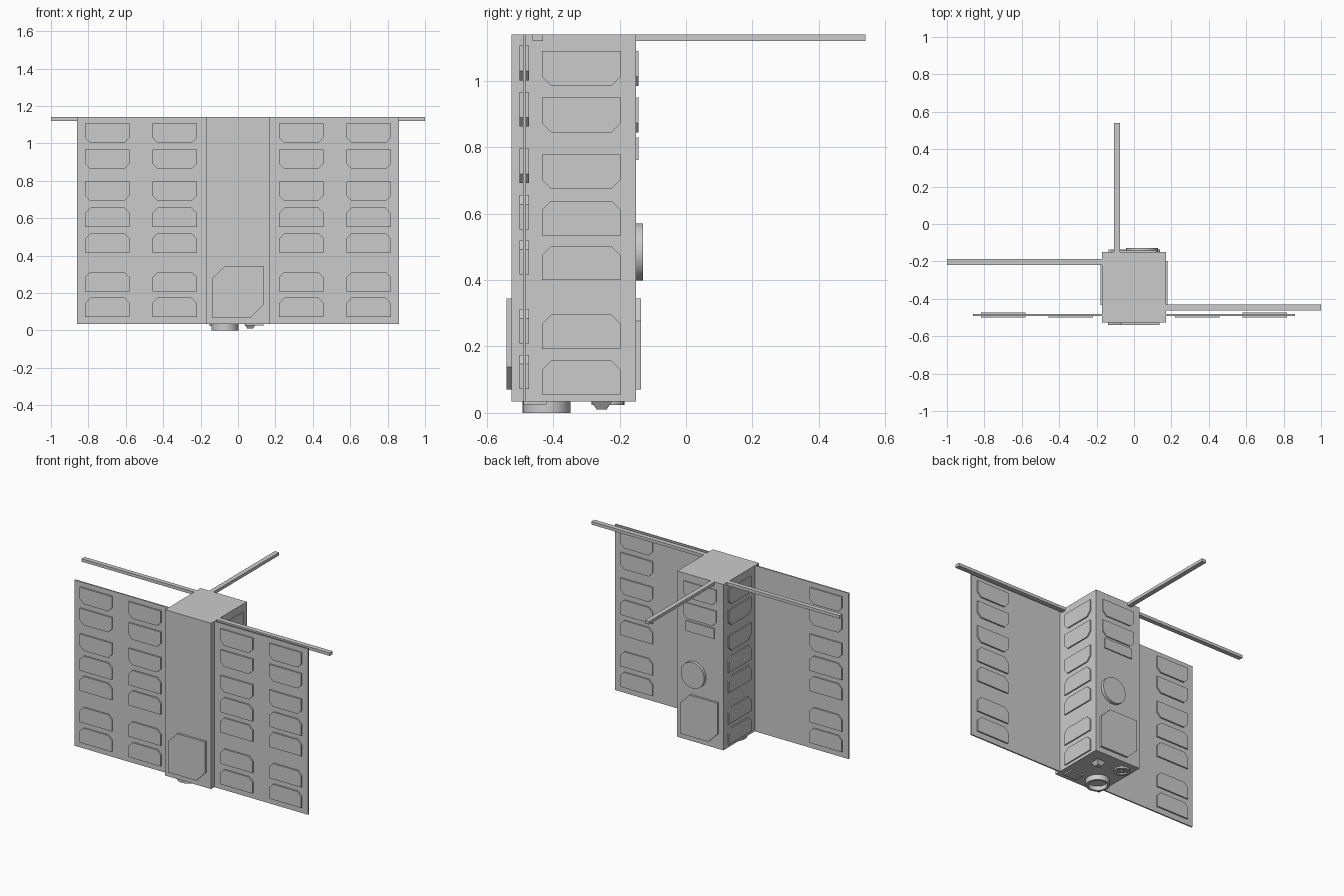
import bpy, bmesh
from math import pi
from mathutils import Vector, Matrix

if "Cube" in bpy.data.objects:
    bpy.data.objects.remove(bpy.data.objects["Cube"])

# Cell rows: (bottom z, top z, chamfer on top corners?)
ROWS = [(0.055, 0.158, True), (0.192, 0.296, True), (0.40, 0.503, True),
        (0.535, 0.639, True), (0.675, 0.779, False), (0.845, 0.95, False),
        (0.985, 1.09, False)]


def finish(name, bm):
    bmesh.ops.recalc_face_normals(bm, faces=bm.faces)
    me = bpy.data.meshes.new(name)
    bm.to_mesh(me)
    bm.free()
    ob = bpy.data.objects.new(name, me)
    bpy.context.collection.objects.link(ob)
    return ob


def box(name, x0, x1, y0, y1, z0, z1):
    bm = bmesh.new()
    m = Matrix.LocRotScale(Vector(((x0 + x1) / 2, (y0 + y1) / 2, (z0 + z1) / 2)), None,
                           Vector((x1 - x0, y1 - y0, z1 - z0)))
    bmesh.ops.create_cube(bm, size=1, matrix=m)
    return finish(name, bm)


def add_plate(bm, a0, a1, z0, z1, d0, d1, axis, cuts):
    """Upright plate; axis is its thickness axis, cuts = chamfers at BL, BR, TR, TL."""
    bl, br, tr, tl = cuts
    raw = [(a0, z0 + bl), (a0 + bl, z0), (a1 - br, z0), (a1, z0 + br),
           (a1, z1 - tr), (a1 - tr, z1), (a0 + tl, z1), (a0, z1 - tl)]
    pts = [p for i, p in enumerate(raw) if p != raw[i - 1]]
    place = (lambda a, z, d: (a, d, z)) if axis == 'y' else (lambda a, z, d: (d, a, z))
    face = bm.faces.new([bm.verts.new(place(a, z, d0)) for a, z in pts])
    ext = bmesh.ops.extrude_face_region(bm, geom=[face])
    vs = [v for v in ext['geom'] if isinstance(v, bmesh.types.BMVert)]
    off = (0, d1 - d0, 0) if axis == 'y' else (d1 - d0, 0, 0)
    bmesh.ops.translate(bm, verts=vs, vec=off)


def plate(name, *args):
    bm = bmesh.new()
    add_plate(bm, *args)
    return finish(name, bm)


def cells(name, a0, a1, d0, d1, axis, rows=ROWS, dz=0.0):
    bm = bmesh.new()
    c = 0.028
    for z0, z1, top in rows:
        cuts = (0, 0, c, c) if top else (c, c, 0, 0)
        add_plate(bm, a0, a1, z0 + dz, z1 + dz, d0, d1, axis, cuts)
    return finish(name, bm)


def turned(name, profile, loc, tilt=None, n=40):
    """Revolve a closed (radius, height) profile."""
    bm = bmesh.new()
    vs = [bm.verts.new((r, 0, h)) for r, h in profile]
    es = [bm.edges.new((vs[i], vs[i + 1])) for i in range(len(vs) - 1)]
    bmesh.ops.spin(bm, geom=vs + es, cent=(0, 0, 0), axis=(0, 0, 1), angle=2 * pi,
                   steps=n, use_merge=True)
    bmesh.ops.remove_doubles(bm, verts=bm.verts, dist=1e-5)
    if tilt:
        bm.transform(Matrix.Rotation(tilt, 4, 'X'))
    ob = finish(name, bm)
    ob.location = loc
    bpy.context.view_layer.objects.active = ob
    ob.select_set(True)
    bpy.ops.object.shade_smooth_by_angle()
    ob.select_set(False)
    return ob


# Main body
box("body", -0.17, 0.17, -0.526, -0.15, 0.035, 1.14)

# Deployed wings and their solar cells, both sides
for s, side in ((1, "right"), (-1, "left")):
    def span(a, b):
        return sorted((s * a, s * b))
    box(side + "_wing", *span(0.168, 0.86), -0.491, -0.482, 0.035, 1.14)
    cells(side + "_wing_inner_cells", *span(0.22, 0.457), -0.501, -0.491, 'y', dz=0.017)
    cells(side + "_wing_outer_cells", *span(0.58, 0.817), -0.501, -0.491, 'y', dz=0.017)
    cells(side + "_wing_back_cells", *span(0.58, 0.817), -0.482, -0.473, 'y', dz=0.017)
    cells(side + "_body_cells", -0.434, -0.197, s * 0.169, s * 0.178, 'x')

# Rod antennas at the top edge
box("left_antenna", -1.0, -0.17, -0.218, -0.188, 1.12, 1.14)
box("right_antenna", 0.17, 1.0, -0.463, -0.431, 1.12, 1.14)
box("back_antenna", -0.106, -0.075, -0.15, 0.54, 1.12, 1.14)

# Patch antennas with two opposite cut corners
plate("front_patch", -0.138, 0.136, 0.07, 0.345, -0.526, -0.54, 'y', (0, 0.068, 0, 0.068))
plate("back_patch", -0.136, 0.138, 0.07, 0.345, -0.15, -0.136, 'y', (0.068, 0, 0.068, 0))

# Back face: two cells, small plate and round sensor
cells("back_cells", -0.12, 0.12, -0.15, -0.143, 'y', rows=ROWS[5:])
box("back_small_plate", -0.105, 0.105, -0.15, -0.143, 0.762, 0.83)
turned("back_round_sensor", [(0, 0), (0.086, 0), (0.086, 0.022), (0, 0.022)],
       (0.043, -0.151, 0.485), -pi / 2)

# Underside: hollow lens tube, small ring, tapered sensor, flat plate
turned("lens_tube", [(0, 0.036), (0.072, 0.036), (0.072, 0), (0.057, 0), (0.057, 0.028),
                     (0, 0.028)], (-0.07, -0.42, 0))
turned("small_ring", [(0, 0.036), (0.049, 0.036), (0.049, 0.024), (0.03, 0.024),
                      (0.03, 0.033), (0.015, 0.033), (0.015, 0.026), (0, 0.026)],
       (-0.103, -0.235, 0))
bm = bmesh.new()
bmesh.ops.create_cone(bm, cap_ends=True, segments=4, radius1=0.021, radius2=0.046, depth=0.026,
                      matrix=Matrix.Translation((0.065, -0.254, 0.023))
                      @ Matrix.Rotation(pi / 4, 4, 'Z'))
finish("tapered_sensor", bm)
box("bottom_plate", 0.04, 0.135, -0.49, -0.42, 0.026, 0.036)
